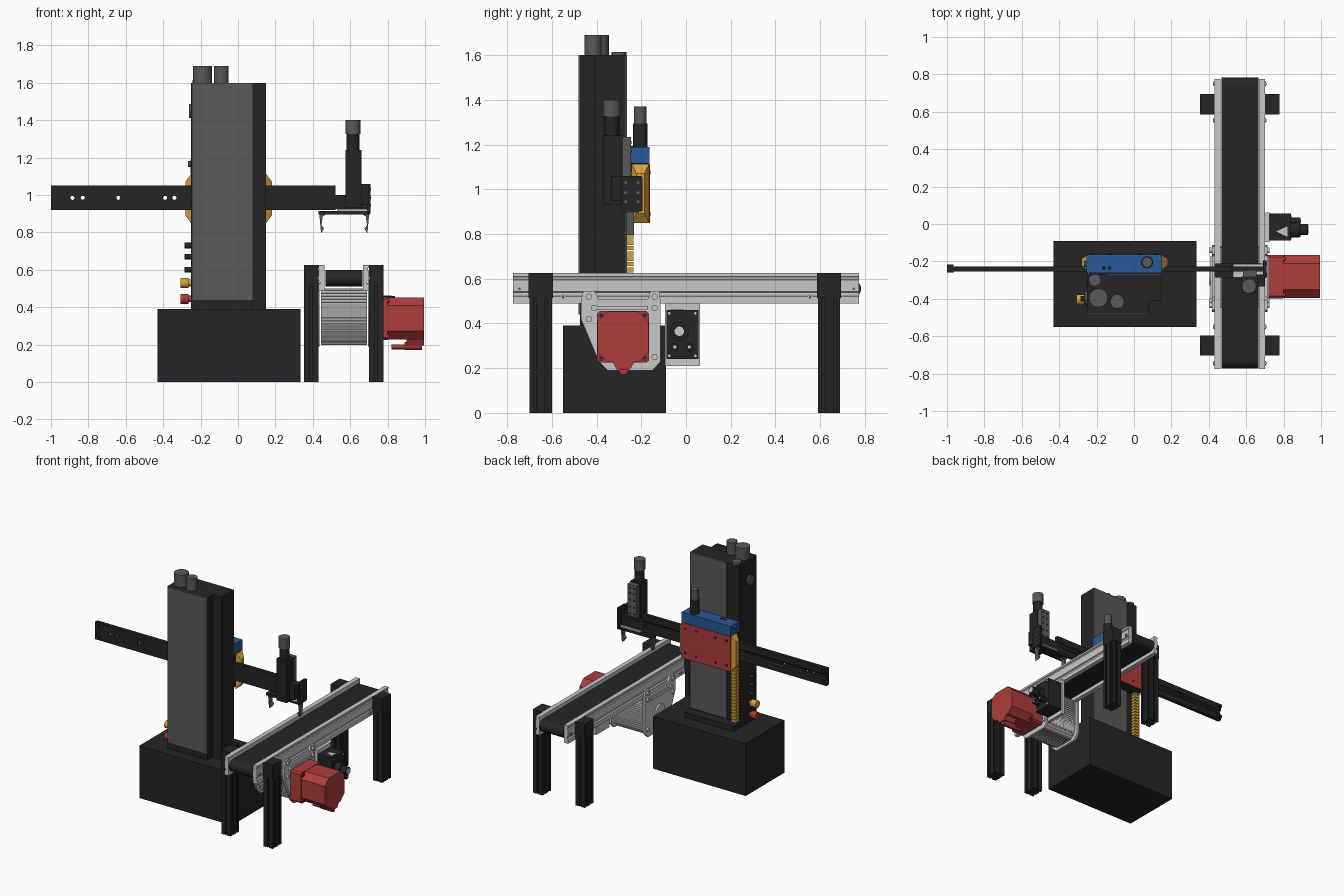
import bpy, bmesh, math
from mathutils import Vector

if "Cube" in bpy.data.objects:
    bpy.data.objects.remove(bpy.data.objects["Cube"])


def material(name, rgb):
    m = bpy.data.materials.new(name)
    m.diffuse_color = (*rgb, 1)
    m.use_nodes = True
    m.node_tree.nodes["Principled BSDF"].inputs["Base Color"].default_value = m.diffuse_color
    return m


BLACK = material("black", (.018, .018, .018))
GREY = material("dark grey", (.10, .10, .10))
LIGHT = material("light grey", (.58, .58, .58))
RED = material("red", (.42, .045, .045))
BLUE = material("blue", (.022, .10, .31))
YELLOW = material("yellow", (.68, .36, .04))


def finish(name, bm, mat):
    bmesh.ops.recalc_face_normals(bm, faces=bm.faces)
    me = bpy.data.meshes.new(name)
    bm.to_mesh(me)
    bm.free()
    me.materials.append(mat)
    ob = bpy.data.objects.new(name, me)
    bpy.context.collection.objects.link(ob)
    return ob


def place(axis, u, v, w):
    """Profile coordinates (u, v) plus depth w along the axis."""
    return {'x': (w, u, v), 'y': (u, w, v), 'z': (u, v, w)}[axis]


def prism(name, pts, axis, a, b, mat):
    bm = bmesh.new()
    ends = [[bm.verts.new(place(axis, u, v, w)) for u, v in pts] for w in (a, b)]
    n = len(pts)
    for e in ends:
        bm.faces.new(e)
    for i in range(n):
        j = (i + 1) % n
        bm.faces.new((ends[0][i], ends[0][j], ends[1][j], ends[1][i]))
    return finish(name, bm, mat)


def box(name, x0, x1, y0, y1, z0, z1, mat):
    return prism(name, [(x0, y0), (x1, y0), (x1, y1), (x0, y1)], 'z', z0, z1, mat)


def cyl(name, axis, u, v, r, a, b, mat, n=24):
    ring = [(u + r * math.cos(2 * math.pi * i / n), v + r * math.sin(2 * math.pi * i / n)) for i in range(n)]
    return prism(name, ring, axis, a, b, mat)


def chamfered(u0, u1, v0, v1, c):
    return [(u0 + c, v0), (u1 - c, v0), (u1, v0 + c), (u1, v1 - c),
            (u1 - c, v1), (u0 + c, v1), (u0, v1 - c), (u0, v0 + c)]


def slotted(u0, u1, v0, v1, nu, nv, w=.012, d=.01):
    """Rectangle outline with nu / nv grooves in its sides, as in extruded framing."""
    corners = [Vector(p) for p in ((u0, v0), (u1, v0), (u1, v1), (u0, v1))]
    pts = []
    for i in range(4):
        p, q = corners[i], corners[(i + 1) % 4]
        t = (q - p).normalized()
        inward = Vector((-t.y, t.x)) * d
        pts.append(tuple(p))
        count = (nu, nv)[i % 2]
        for k in range(count):
            c = p.lerp(q, (k + .5) / count)
            for s, o in ((-1, 0), (-1, 1), (1, 1), (1, 0)):
                pts.append(tuple(c + t * s * w / 2 + inward * o))
    return pts


# base and column
box("base", -.43, .335, -.55, -.09, 0, .39, BLACK)
prism("column", [(-.25, -.475), (.08, -.475), (.08, -.41), (.15, -.41), (.15, -.27), (-.25, -.27)],
      'z', .39, 1.6, BLACK)
box("column_plinth", -.25, .15, -.27, -.20, .39, .43, BLACK)
box("column_front_panel", -.243, .08, -.482, -.475, .44, 1.6, GREY)
box("column_back_panel", -.15, .15, -.27, -.264, .44, 1.6, GREY)
for x, y, r, top in ((-.19, -.395, .05, 1.69), (-.09, -.415, .038, 1.69), (-.21, -.30, .033, 1.615)):
    cyl("column_top_connector", 'z', x, y, r, 1.6, top, GREY)

# connectors and buttons on the left side of the column
cyl("side_disc", 'x', -.395, 1.45, .037, -.263, -.25, GREY)
for z in (.60, .67, .73):
    cyl("side_connector", 'x', -.40, z, .015, -.285, -.25, BLACK, 16)
for z, m in ((.53, YELLOW), (.445, RED)):
    cyl("side_button", 'x', -.405, z, .027, -.308, -.265, m)
    cyl("side_button_neck", 'x', -.405, z, .018, -.265, -.25, m, 16)

# cable chain running up the back of the column
for i in range(18):
    z = .44 + i * .024
    box("cable_chain_link", -.247, -.205, -.27, -.235, z, z + .019, YELLOW)

# carriage on the back of the column
box("carriage_slide", -.24, .14, -.27, -.165, .86, 1.12, BLACK)
box("carriage_top", -.255, .15, -.262, -.163, 1.115, 1.19, BLUE)
box("carriage_back_plate", -.255, .15, -.175, -.162, .85, 1.113, RED)
for x in (-.22, -.13, .03, .12):
    for z in (.89, 1.075):
        cyl("carriage_screw", 'y', x, z, .009, -.164, -.159, BLACK, 10)
for x in (-.16, -.13):
    cyl("carriage_top_screw", 'z', x, -.235, .011, 1.18, 1.193, BLACK, 12)
cyl("carriage_side_port", 'x', -.215, 1.165, .016, -.266, -.255, BLUE, 16)
for s, side in ((1, "right"), (-1, "left")):
    cap = box("carriage_end_" + side, -.05 + s * .2, -.05 + s * .232, -.243, -.165, .85, 1.113, YELLOW)
    for v in cap.data.vertices:                    # taper the outer face
        if abs(v.co.x + .05) > .22:
            v.co.y = -.204 + (v.co.y + .204) * .45
            v.co.z = .982 + (v.co.z - .982) * .68
cyl("carriage_plug", 'z', .07, -.205, .032, 1.19, 1.295, BLACK)
cyl("carriage_plug_cap", 'z', .07, -.205, .028, 1.295, 1.37, GREY)

# horizontal arm with through holes
arm = prism("horizontal_arm", [(-.255, .92), (-.228, .92), (-.228, .965), (-.236, .975), (-.236, .995),
                               (-.228, 1.005), (-.228, 1.05), (-.255, 1.05)], 'x', -1, .52, BLACK)
bm = bmesh.new()
for x in (-.885, -.83, -.64, -.39, -.34, .39):
    bmesh.ops.create_cone(bm, cap_ends=True, segments=12, radius1=.011, radius2=.011, depth=.1)
    for v in bm.verts[-24:] if not bm.verts.ensure_lookup_table() else []:
        v.co = Vector((x + v.co.x, -.24 + v.co.z, .985 + v.co.y))
cutter = finish("hole_cutter", bm, BLACK)
cutter.hide_render = True
cutter.hide_viewport = True
mod = arm.modifiers.new("holes", 'BOOLEAN')
mod.object = cutter
mod.solver = 'EXACT'
for z in (.935, 1.02):
    box("arm_end_stop", -1, -.965, -.26, -.216, z, z + .022, BLACK)

# gripper head on the arm tip
box("arm_tip", .50, .70, -.255, -.228, .925, 1.0, BLACK)
prism("head_end_plate", chamfered(-.288, -.195, .90, 1.06, .006), 'x', .69, .708, BLACK)
for y in (-.27, -.215):
    for z in (.945, .985, 1.03):
        cyl("end_plate_screw", 'x', y, z, .007, .705, .712, GREY, 10)
box("head_bracket", .655, .70, -.335, -.27, .95, 1.06, BLACK)
box("lift_body", .575, .66, -.37, -.282, .93, 1.24, BLACK)
box("lift_guide", .582, .655, -.282, -.245, .93, 1.235, GREY)
for z in (1.02, 1.07, 1.12, 1.17, 1.21):
    for x in (.60, .637):
        cyl("lift_guide_hole", 'y', x, z, .007, -.246, -.243, BLACK, 10)
cyl("lift_plug", 'z', .615, -.332, .034, 1.24, 1.325, BLACK)
cyl("lift_plug_cap", 'z', .615, -.332, .039, 1.325, 1.40, GREY)
box("gripper_plate", .53, .69, -.285, -.215, .914, .926, LIGHT)
box("gripper_body", .43, .705, -.285, -.21, .896, .914, BLACK)
for s, side in ((1, "right"), (-1, "left")):
    prism("gripper_finger_" + side, [(.568 + s * u, z) for u, z in
          ((.097, .897), (.133, .897), (.128, .84), (.124, .795), (.108, .82), (.122, .84), (.115, .885))],
          'y', -.268, -.232, GREY)

# conveyor belt loop
arc = [math.pi * (-.5 + i / 16) for i in range(17)]
loop = [(.74 + .043 * math.cos(a), .555 + .043 * math.sin(a)) for a in arc]
loop += [(-.73 - .043 * math.cos(a), .555 - .043 * math.sin(a)) for a in arc]
prism("conveyor_belt", loop, 'x', .468, .665, BLACK)

# mirrored conveyor frame: side rails, legs, drive plates
for s, side in ((1, "right"), (-1, "left")):
    X = lambda d: .565 + s * d
    rail = [(.102, .49), (.135, .49), (.135, .52), (.126, .524), (.126, .538), (.135, .542), (.135, .595),
            (.129, .599), (.129, .607), (.135, .611), (.135, .625), (.102, .625)]
    prism("side_rail_" + side, [(X(u), z) for u, z in rail], 'y', -.775, .775, LIGHT)
    for y in (-.65, .64):
        x0, x1 = sorted((X(.135), X(.213)))
        prism("leg_" + side, slotted(x0, x1, y - .05, y + .05, 1, 2), 'z', 0, .52, BLACK)
        box("leg_bracket_" + side, x0, x1, y - .054, y + .054, .515, .625, BLACK)
    for y in (-.745, .75, -.55, .555):
        cyl("rail_bolt_" + side, 'x', y, .555 if abs(y) > .6 else .517, .012, X(.125), X(.141), LIGHT, 12)
        cyl("rail_bolt_center_" + side, 'x', y, .555 if abs(y) > .6 else .517, .006, X(.14), X(.143), GREY, 10)
    plate = [(-.47, .50), (-.46, .545), (-.41, .545), (-.39, .51), (-.17, .51), (-.16, .545), (-.12, .545),
             (-.113, .50), (-.113, .23), (-.15, .19), (-.35, .19), (-.39, .23), (-.47, .42)]
    prism("drive_plate_" + side, plate, 'x', X(.13), X(.148), LIGHT)
    for y, z in ((-.435, .52), (-.14, .52), (-.41, .47), (-.14, .47), (-.435, .42), (-.14, .25)):
        cyl("drive_bolt_" + side, 'x', y, z, .014, X(.145), X(.160), LIGHT, 14)
cyl("left_drive_bearing", 'x', -.28, .34, .05, .405, .42, LIGHT)
box("left_drive_strip", .408, .418, -.42, -.17, .455, .475, LIGHT)
box("right_drive_strip", .712, .722, -.42, -.17, .462, .478, LIGHT)

# ribbed drive cover under the belt
path = [Vector(p) for p in ((-.45, .50), (-.45, .42), (-.40, .28), (-.37, .225), (-.32, .197),
                            (-.17, .197), (-.13, .235), (-.12, .30), (-.12, .50))]
ribbed = []
for p, q in zip(path, path[1:]):
    n = max(1, round((q - p).length / .016))
    for k in range(n):
        for f, d in ((0, 0), (.5, 0), (.5, .006), (1, .006)):
            c = p.lerp(q, (k + f) / n)
            ribbed.append(tuple(c + (Vector((-.28, .38)) - c).normalized() * d))
prism("drive_cover", ribbed, 'x', .445, .69, LIGHT)

# motor with flange, stepped body and cable
prism("motor_flange", chamfered(-.398, -.165, .225, .455, .012), 'x', .713, .80, RED)
prism("motor_body", chamfered(-.396, -.167, .227, .453, .045), 'x', .80, .995, RED)
for y in (-.378, -.185):
    for z in (.245, .435):
        cyl("motor_bolt", 'x', y, z, .013, .80, .808, RED, 14)
        cyl("motor_bolt_center", 'x', y, z, .007, .808, .811, BLACK, 10)
prism("motor_terminal", [(-.33, .23), (-.31, .195), (-.25, .195), (-.23, .23)], 'x', .90, .995, RED)
cyl("motor_cable_gland", 'x', -.28, .193, .022, .89, .985, RED, 16)
cyl("motor_cable", 'x', -.28, .187, .013, .82, .89, RED, 12)

# speed control box
box("control_plate", .70, .724, -.095, .062, .21, .49, LIGHT)
box("control_box", .724, .84, -.088, .055, .24, .46, BLACK)
prism("control_warning_plate", [(.76, -.04), (.82, -.068), (.82, -.012)], 'z', .46, .464, LIGHT)
cyl("control_dial", 'x', -.03, .365, .042, .84, .885, BLACK)
cyl("control_knob", 'x', -.03, .365, .030, .885, .93, BLACK)
cyl("control_knob_face", 'x', -.03, .365, .021, .93, .934, LIGHT)
for y in (-.05, .015):
    cyl("control_switch", 'x', y, .295, .019, .84, .89, BLACK, 16)
    cyl("control_switch_dot", 'x', y, .295, .007, .89, .893, LIGHT, 10)
for y in (-.075, .042):
    for z in (.255, .445):
        cyl("control_screw", 'x', y, z, .006, .84, .843, LIGHT, 10)

# smooth the round parts, keep hard edges
for ob in bpy.context.scene.objects:
    if ob is not cutter:
        ob.select_set(True)
        bpy.context.view_layer.objects.active = ob
bpy.ops.object.shade_smooth_by_angle(angle=math.radians(30))
